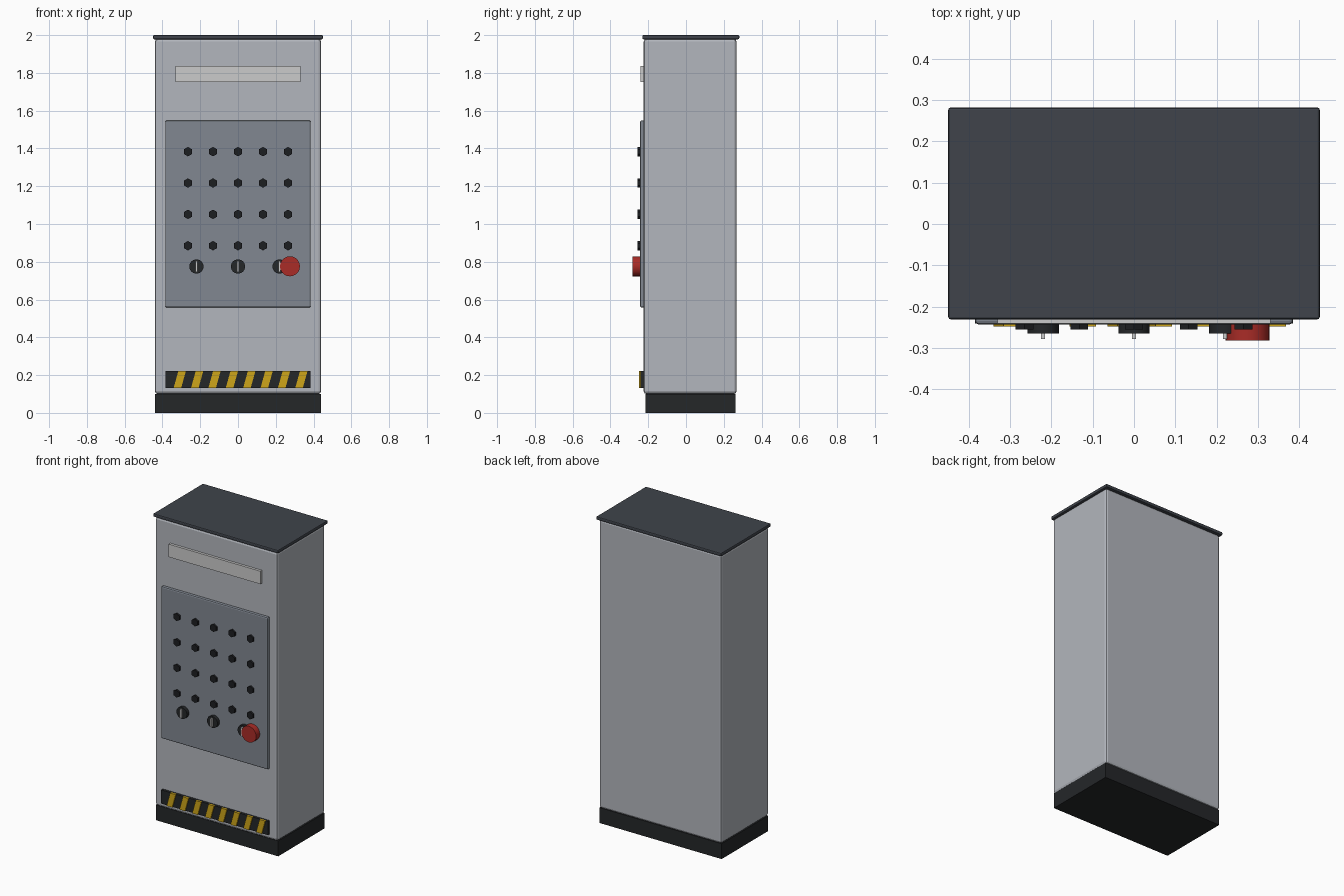
import bpy, bmesh
from math import radians
from mathutils import Matrix, Vector

if "Cube" in bpy.data.objects:
    bpy.data.objects.remove(bpy.data.objects["Cube"])


def material(name, rgb):
    m = bpy.data.materials.new(name)
    m.diffuse_color = (*rgb, 1)
    m.use_nodes = True
    m.node_tree.nodes["Principled BSDF"].inputs["Base Color"].default_value = m.diffuse_color
    return m


SHELL = material("shell_grey", (0.45, 0.47, 0.51))
DARK = material("roof_slate", (0.05, 0.057, 0.07))
PANEL = material("panel_grey", (0.22, 0.245, 0.285))
BLACK = material("black", (0.012, 0.013, 0.015))
CHARCOAL = material("charcoal", (0.018, 0.02, 0.022))
PALE = material("pale_grey", (0.6, 0.6, 0.6))
YELLOW = material("yellow", (0.62, 0.38, 0.01))
RED = material("red", (0.4, 0.025, 0.02))


def finish(name, bm, mat, bevel=0, segments=2):
    bmesh.ops.recalc_face_normals(bm, faces=bm.faces)
    me = bpy.data.meshes.new(name)
    bm.to_mesh(me)
    bm.free()
    me.materials.append(mat)
    ob = bpy.data.objects.new(name, me)
    bpy.context.collection.objects.link(ob)
    if bevel:
        mod = ob.modifiers.new("bevel", "BEVEL")
        mod.width = bevel
        mod.segments = segments
    return ob


def box(name, x, y, z, mat, bevel=0, shear=0):
    """Box from (min, max) ranges; shear slants it sideways with height."""
    bm = bmesh.new()
    bmesh.ops.create_cube(bm, size=1)
    for v in bm.verts:
        s = v.co.z * shear
        v.co = Vector([sum(r) / 2 + c * (r[1] - r[0]) for r, c in zip((x, y, z), v.co)])
        v.co.x += s
    return finish(name, bm, mat, bevel)


def disc(name, x, z, radius, y0, y1, sides, mat, bevel=0):
    """Cylinder facing the front, spanning y0 to y1."""
    bm = bmesh.new()
    m = Matrix.Translation((x, (y0 + y1) / 2, z)) @ Matrix.Rotation(radians(90), 4, 'X')
    bmesh.ops.create_cone(bm, cap_ends=True, segments=sides, radius1=radius,
                          radius2=radius, depth=abs(y1 - y0), matrix=m)
    ob = finish(name, bm, mat, bevel)
    if sides > 8:
        bpy.context.view_layer.objects.active = ob
        ob.select_set(True)
        bpy.ops.object.shade_smooth_by_angle(angle=radians(30))
        ob.select_set(False)
    return ob


# cabinet shell
box("plinth", (-0.44, 0.44), (-0.215, 0.262), (0, 0.1), CHARCOAL)
box("cabinet_body", (-0.44, 0.44), (-0.224, 0.268), (0.1, 1.98), SHELL, 0.015)
box("roof_cap", (-0.45, 0.45), (-0.231, 0.282), (1.978, 2.0), DARK, 0.006)

# front plates
box("control_panel", (-0.385, 0.385), (-0.243, -0.218), (0.558, 1.548), PANEL, 0.008)
box("label_strip", (-0.33, 0.33), (-0.241, -0.218), (1.752, 1.836), PALE)

# push button grid
for row in range(4):
    for col in range(5):
        disc(f"button_{row}_{col}", (col - 2) * 0.1325, 1.383 - row * 0.166,
             0.025, -0.256, -0.236, 6, BLACK)

# selector knobs with pointers
for i, x in enumerate((-0.22, 0, 0.22)):
    disc(f"selector_knob_{i}", x, 0.775, 0.038, -0.265, -0.236, 16, CHARCOAL)
    box(f"knob_pointer_{i}", (x - 0.005, x + 0.005), (-0.279, -0.26),
        (0.747, 0.803), PALE)

# emergency stop
disc("stop_button", 0.275, 0.776, 0.053, -0.282, -0.236, 20, RED)

# hazard band with slanted stripes
box("hazard_band", (-0.385, 0.385), (-0.241, -0.218), (0.133, 0.222), CHARCOAL)
for i in range(8):
    c = -0.308 + i * 0.092
    box(f"hazard_stripe_{i}", (c - 0.02, c + 0.02), (-0.248, -0.236),
        (0.133, 0.223), YELLOW, shear=0.025)
